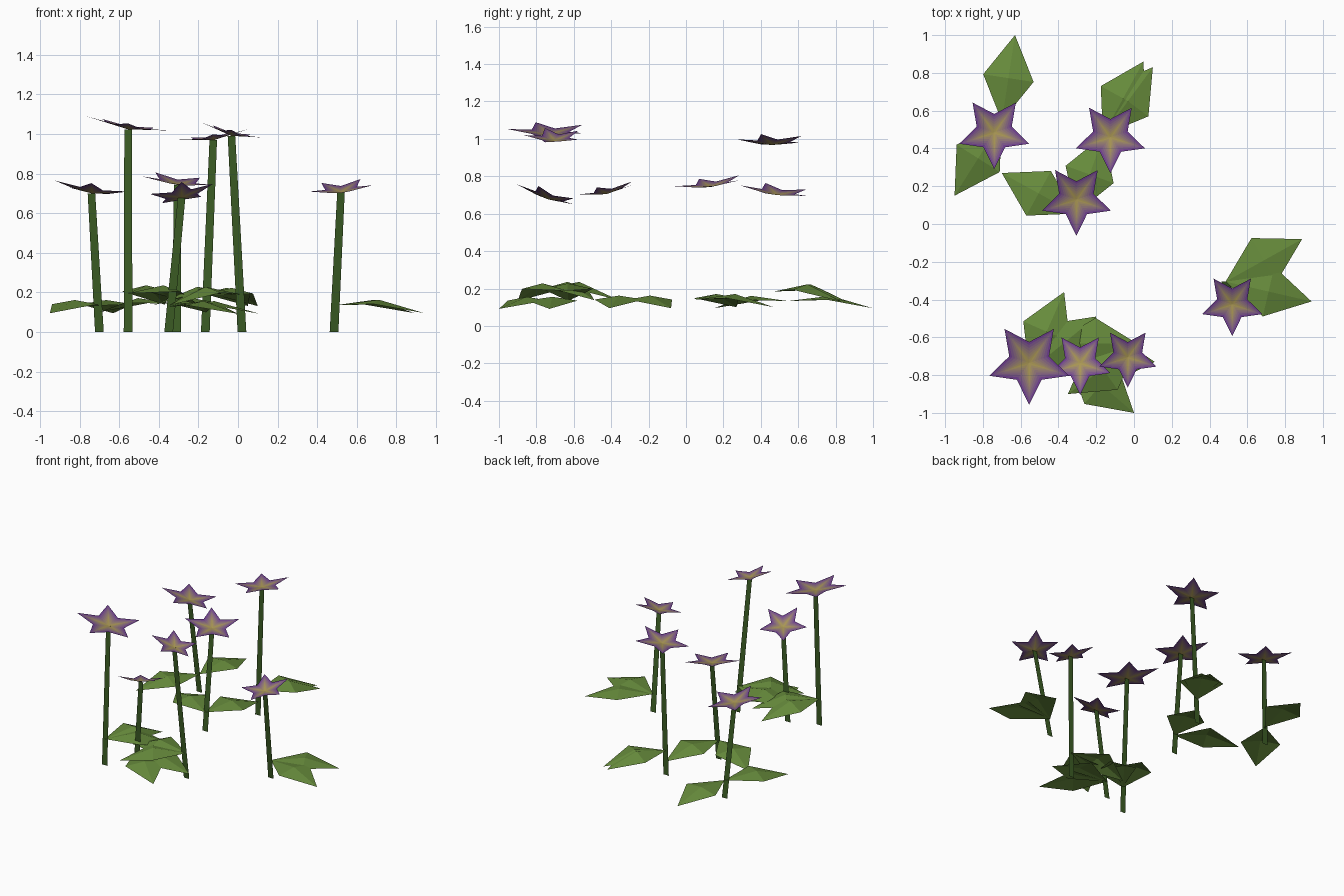
import bpy, bmesh
from math import sin, cos, pi
from mathutils import Vector

cube = bpy.data.objects.get("Cube")
if cube:
    bpy.data.objects.remove(cube)


def material(name, rgb):
    m = bpy.data.materials.new(name)
    m.use_nodes = True
    m.diffuse_color = (*rgb, 1)
    m.node_tree.nodes["Principled BSDF"].inputs["Base Color"].default_value = (*rgb, 1)
    return m


# Petal bands blend from a gold heart to a purple rim
BANDS = 7
GOLD, PURPLE = Vector((0.40, 0.31, 0.09)), Vector((0.16, 0.05, 0.28))
STEM = material("stem_green", (0.045, 0.11, 0.018))
LEAF = material("leaf_green", (0.135, 0.26, 0.045))
PETALS = [material(f"petal_{i}", GOLD.lerp(PURPLE, i / (BANDS - 1))) for i in range(BANDS)]


def finish(name, bm, mats):
    mesh = bpy.data.meshes.new(name)
    bm.to_mesh(mesh)
    bm.free()
    for m in mats:
        mesh.materials.append(m)
    bpy.context.collection.objects.link(bpy.data.objects.new(name, mesh))


def stem(name, foot, head):
    # Flat tapering ribbon facing the front
    bm = bmesh.new()
    corners = [(foot, -0.022), (foot, 0.022), (head, 0.019), (head, -0.019)]
    bm.faces.new([bm.verts.new(p + Vector((w, 0, 0))) for p, w in corners])
    finish(name, bm, [STEM])


def leaf(name, foot, tip_xy, height):
    # Arched kite with a raised midrib
    bm = bmesh.new()
    base = Vector((foot.x, foot.y, 0.19 * height))
    tip = Vector((*tip_xy, 0.135 * height))
    axis = (tip - base).to_2d().normalized()
    side = Vector((-axis.y, axis.x, 0)) * 0.135
    mid = (base + tip) / 2
    mid.z = 0.23 * height
    drop = Vector((0, 0, 0.03 * height))
    b, t, m, l, r = [bm.verts.new(p) for p in
                     (base, tip, mid, mid + side - drop, mid - side - drop)]
    for tri in ((b, m, l), (m, t, l), (b, r, m), (m, r, t)):
        bm.faces.new(tri)
    finish(name, bm, [LEAF])


def star(name, centre, radius, slope_x, slope_y):
    # Five-pointed shallow cup made of nested star bands
    bm = bmesh.new()

    def ring(tip_scale, notch_scale):
        verts = []
        for i in range(10):
            a = -pi / 2 + i * pi / 5
            # k is the fraction of the way from heart to rim
            k, reach = (notch_scale, 0.5) if i % 2 else (tip_scale, 1)
            x, y = radius * k * reach * cos(a), radius * k * reach * sin(a)
            z = 0.03 * k * reach + slope_x * x + slope_y * y
            verts.append(bm.verts.new(centre + Vector((x, y, z))))
        return verts

    heart = bm.verts.new(centre)
    inner = None
    for band in range(BANDS):
        t = (band + 1) / BANDS
        outer = ring(0.35 + 0.65 * t, t)
        for i in range(10):
            j = (i + 1) % 10
            if inner:
                f = bm.faces.new((inner[i], outer[i], outer[j], inner[j]))
            else:
                f = bm.faces.new((heart, outer[i], outer[j]))
            f.material_index = band
        inner = outer
    finish(name, bm, PETALS)


# foot xy, flower centre, radius, flower tilt, two leaf tips
plants = [
    ((-0.70, 0.545), (-0.74, 0.485, 0.70), 0.195, (-0.15, -0.11), ((-0.63, 1.0), (-0.95, 0.15))),
    ((-0.165, 0.47), (-0.125, 0.46, 0.968), 0.192, (0.15, 0.0), ((0.05, 0.86), (0.10, 0.83))),
    ((-0.31, 0.055), (-0.305, 0.13, 0.742), 0.192, (-0.12, 0.13), ((-0.70, 0.27), (-0.16, 0.47))),
    ((0.485, -0.305), (0.52, -0.425, 0.705), 0.168, (0.10, 0.20), ((0.89, -0.08), (0.94, -0.41))),
    ((-0.555, -0.78), (-0.555, -0.735, 1.023), 0.222, (-0.17, 0.0), ((-0.37, -0.36), (-0.20, -0.49))),
    ((-0.35, -0.70), (-0.285, -0.737, 0.677), 0.168, (0.16, -0.30), ((0.11, -0.73), (0.0, -1.0))),
    ((0.02, -0.635), (-0.033, -0.705, 0.99), 0.16, (-0.25, 0.0), ((-0.35, -0.90), (-0.43, -0.63))),
]

for n, (foot_xy, centre, radius, tilt, tips) in enumerate(plants, 1):
    foot, head = Vector((*foot_xy, 0)), Vector(centre)
    stem(f"stem_{n}", foot, head)
    star(f"flower_{n}", head, radius, *tilt)
    for k, tip in enumerate(tips, 1):
        leaf(f"leaf_{n}_{k}", foot, tip, head.z)
